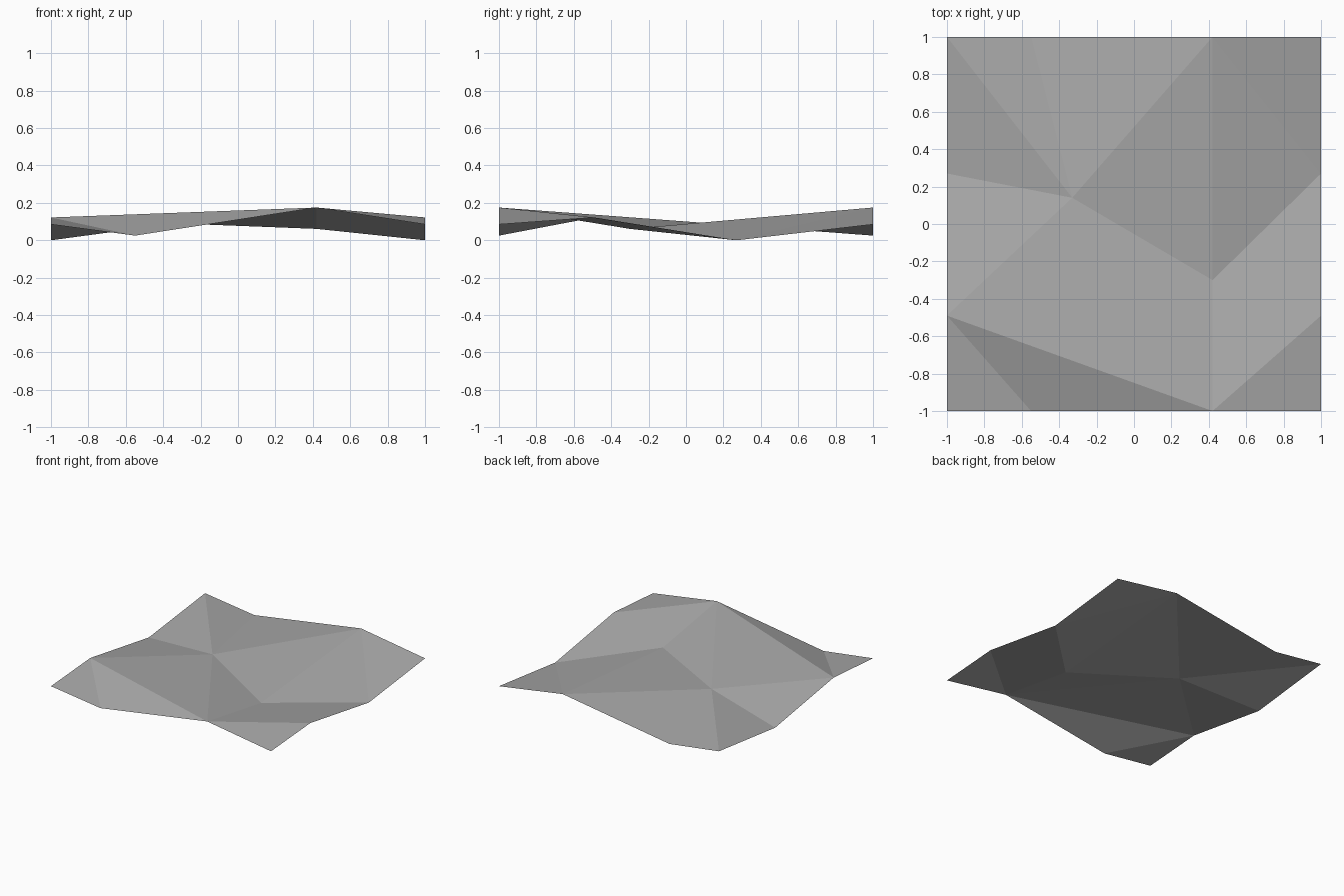
import bpy
import bmesh

cube = bpy.data.objects.get("Cube")
if cube:
    bpy.data.objects.remove(cube, do_unlink=True)

# Plain grey ground material
grey = bpy.data.materials.new("ground_grey")
grey.use_nodes = True
color = (0.4, 0.4, 0.4, 1.0)
grey.diffuse_color = color
shader = grey.node_tree.nodes["Principled BSDF"]
shader.inputs["Base Color"].default_value = color
shader.inputs["Roughness"].default_value = 0.9

bm = bmesh.new()
points = {}


def add_point(name, x, y, z):
    points[name] = bm.verts.new((x, y, z))


# Rim: opposite edges share the same heights so the tile repeats seamlessly
for side, y in (("front", -1), ("back", 1)):
    add_point(side + "_left", -1, y, 0.085)
    add_point(side + "_dip", -0.55, y, 0.025)
    add_point(side + "_crest", 0.42, y, 0.175)
    add_point(side + "_right", 1, y, 0.085)
for side, x in (("left", -1), ("right", 1)):
    add_point(side + "_crest", x, -0.49, 0.122)
    add_point(side + "_dip", x, 0.27, 0.0)

# Inner knoll and hollow
add_point("knoll", -0.33, 0.14, 0.09)
add_point("hollow", 0.42, -0.3, 0.061)


def fan(center, *rim):
    """Triangles from one point to each pair of neighbouring rim points."""
    for a, b in zip(rim, rim[1:]):
        bm.faces.new((points[center], points[a], points[b]))


# Facets around the knoll, the hollow and the two front corners
fan("knoll", "hollow", "back_crest", "back_dip", "back_left",
    "left_dip", "left_crest", "front_crest", "hollow")
fan("hollow", "front_crest", "right_crest", "right_dip", "back_crest")
fan("back_crest", "right_dip", "back_right")
fan("front_crest", "front_right", "right_crest")
fan("left_crest", "front_left", "front_dip", "front_crest")

bm.normal_update()
mesh = bpy.data.meshes.new("ground_tile")
bm.to_mesh(mesh)
bm.free()
mesh.materials.append(grey)
ground = bpy.data.objects.new("ground_tile", mesh)
bpy.context.collection.objects.link(ground)
